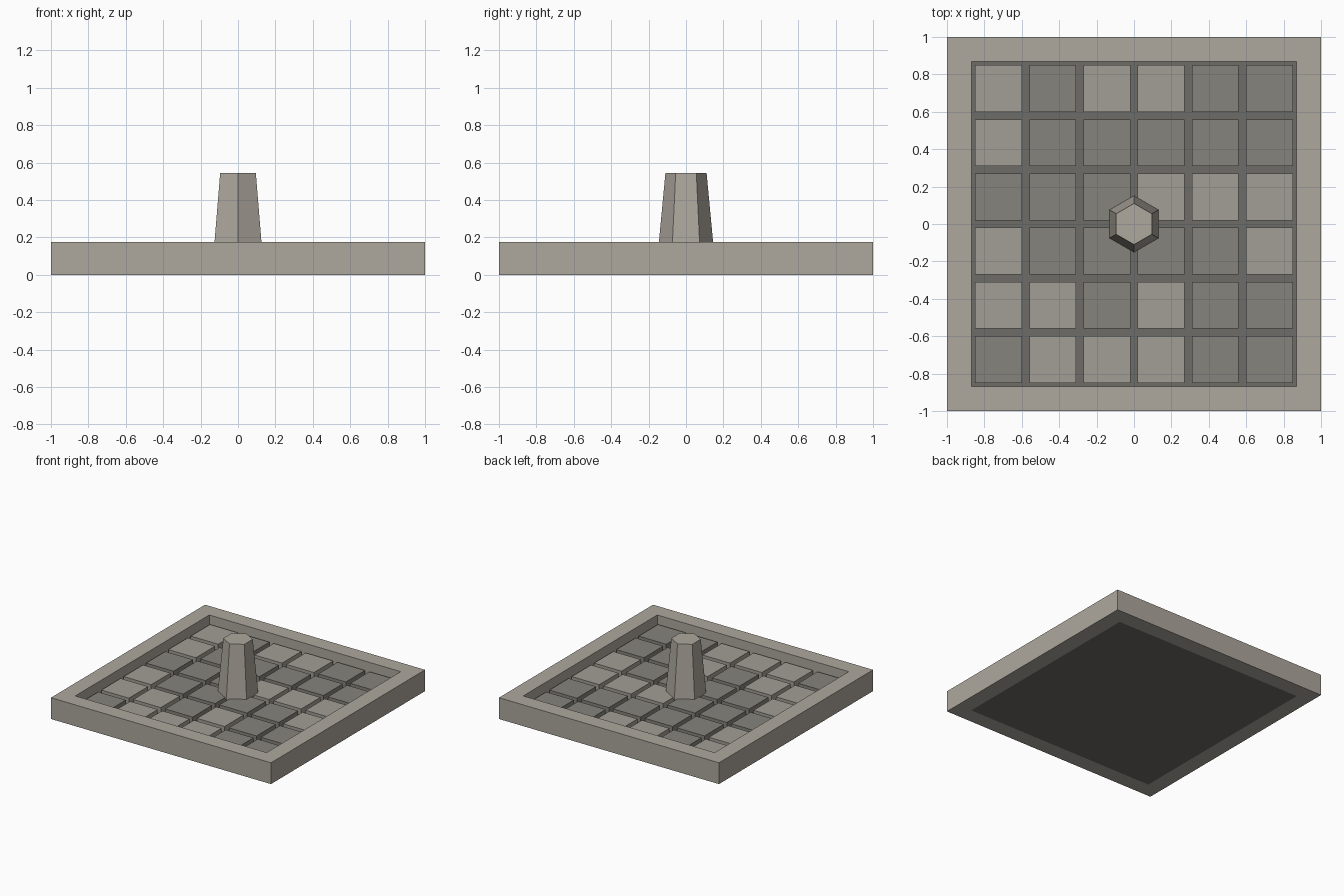
import bpy, bmesh
from math import sin, cos, pi

if "Cube" in bpy.data.objects:
    bpy.data.objects.remove(bpy.data.objects["Cube"])

FRAME_TOP, FLOOR_TOP, TILE_TOP, PEG_TOP = 0.175, 0.06, 0.11, 0.545
INNER = 0.87
PITCH, TILE = 0.29, 0.25


def material(name, rgb):
    m = bpy.data.materials.new(name)
    m.diffuse_color = (*rgb, 1)
    m.use_nodes = True
    m.node_tree.nodes["Principled BSDF"].inputs["Base Color"].default_value = m.diffuse_color
    return m


def finish(name, bm, mat):
    bmesh.ops.recalc_face_normals(bm, faces=bm.faces)
    mesh = bpy.data.meshes.new(name)
    bm.to_mesh(mesh)
    bm.free()
    mesh.materials.append(mat)
    obj = bpy.data.objects.new(name, mesh)
    bpy.context.collection.objects.link(obj)
    return obj


def square(r, z, cx=0, cy=0):
    return [(cx + sx * r, cy + sy * r, z) for sx, sy in ((-1, -1), (1, -1), (1, 1), (-1, 1))]


def hexagon(r, z):
    return [(r * cos(pi / 2 + k * pi / 3), r * sin(pi / 2 + k * pi / 3), z) for k in range(6)]


def bridge(bm, a, b):
    n = len(a)
    for i in range(n):
        j = (i + 1) % n
        bm.faces.new((a[i], a[j], b[j], b[i]))


def loft(name, bottom, top, mat):
    bm = bmesh.new()
    a = [bm.verts.new(p) for p in bottom]
    b = [bm.verts.new(p) for p in top]
    bridge(bm, a, b)
    bm.faces.new(a)
    bm.faces.new(b)
    return finish(name, bm, mat)


stone = material("stone", (0.42, 0.39, 0.34))
floor_mat = material("dark_stone", (0.155, 0.15, 0.135))
light = material("light_tile", (0.355, 0.342, 0.30))
dark = material("dark_tile", (0.24, 0.228, 0.20))

# Square border frame: four profile loops joined into a closed ring
bm = bmesh.new()
loops = [[bm.verts.new(p) for p in square(r, z)]
         for r, z in ((1, 0), (1, FRAME_TOP), (INNER, FRAME_TOP), (INNER, 0))]
for k in range(4):
    bridge(bm, loops[k], loops[(k + 1) % 4])
finish("border_frame", bm, stone)

# Recessed floor slab
loft("floor_slab", square(INNER, 0), square(INNER, FLOOR_TOP), floor_mat)

# Paving tiles, back row first (L = light, D = dark)
pattern = ("LDLLDD", "LDDDDD", "DDDLLL", "LDDDDL", "LLDLDD", "DLLLDD")
for row, line in enumerate(pattern):
    for col, shade in enumerate(line):
        x, y = (col - 2.5) * PITCH, (2.5 - row) * PITCH
        loft(f"tile_{row + 1}_{col + 1}",
             square(TILE / 2, FLOOR_TOP, x, y), square(TILE / 2, TILE_TOP, x, y),
             light if shade == "L" else dark)

# Tapered six-sided post in the middle
loft("centre_post", hexagon(0.152, 0.10), hexagon(0.11, PEG_TOP), stone)
